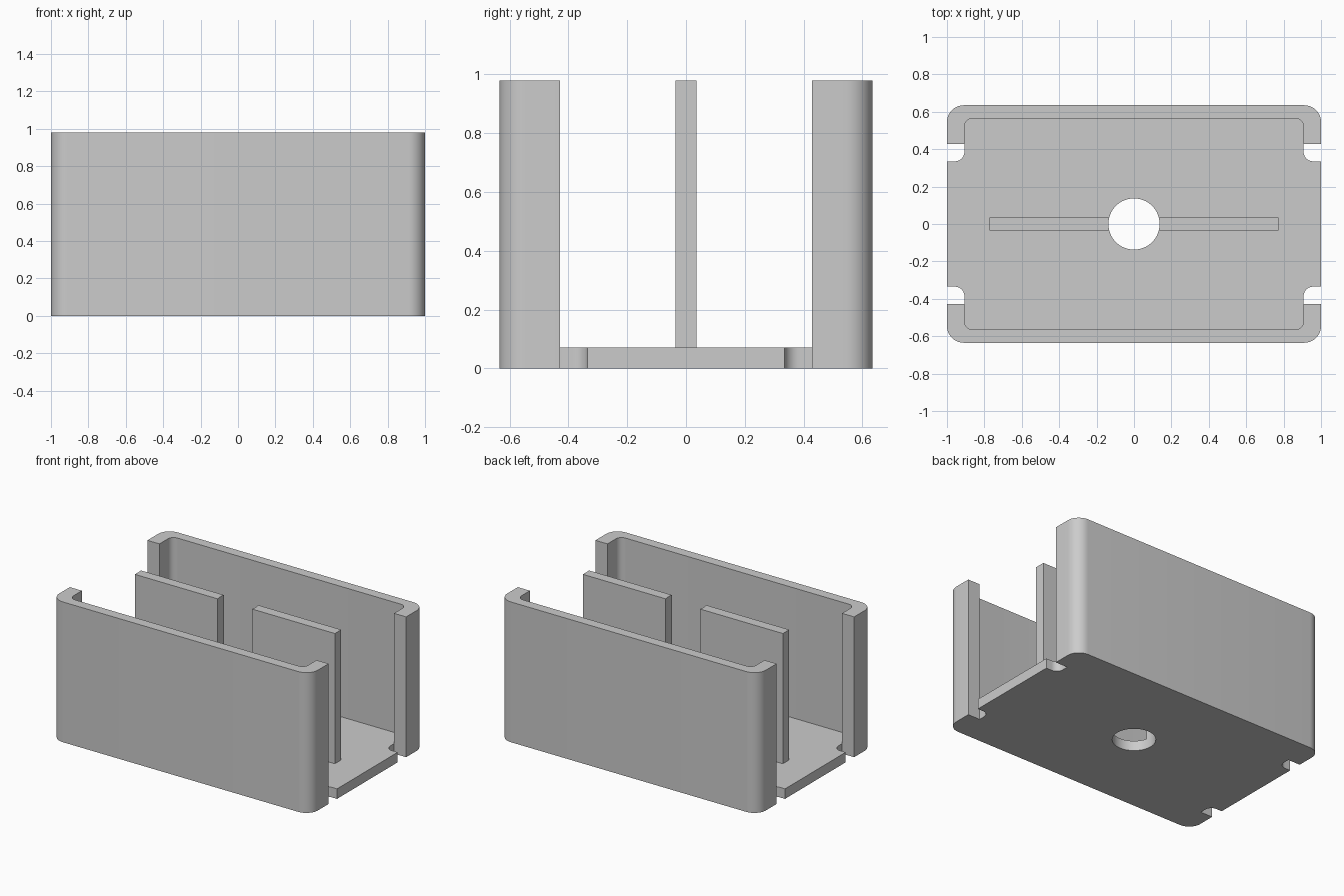
import bpy, bmesh, math
from mathutils import Vector

cube = bpy.data.objects.get("Cube")
if cube:
    bpy.data.objects.remove(cube, do_unlink=True)

LENGTH, DEPTH, HEIGHT = 1.0, 0.635, 0.98   # half length, half depth, full height
FLOOR = 0.07
CAVITY_X, CAVITY_Y = 0.907, 0.565
GAP = 0.428                                # half width of the open ends
HOLE = 0.137

grey = bpy.data.materials.new("plain_grey")
grey.use_nodes = True
grey.diffuse_color = (0.6, 0.6, 0.6, 1)
grey.node_tree.nodes["Principled BSDF"].inputs["Base Color"].default_value = (0.6, 0.6, 0.6, 1)


def prism(name, corners, z0, z1, steps=10):
    """Extrude a right-angled outline of (x, y, corner radius) from z0 to z1."""
    outline = []
    for i, (x, y, r) in enumerate(corners):
        p = Vector((x, y))
        if r == 0:
            outline.append(p)
            continue
        a = (Vector(corners[i - 1][:2]) - p).normalized()
        b = (Vector(corners[(i + 1) % len(corners)][:2]) - p).normalized()
        centre = p + r * (a + b)
        for k in range(steps + 1):
            t = math.pi / 2 * k / steps
            outline.append(centre - r * (b * math.cos(t) + a * math.sin(t)))
    bm = bmesh.new()
    face = bm.faces.new([bm.verts.new((p.x, p.y, z0)) for p in outline])
    top = bmesh.ops.extrude_face_region(bm, geom=[face])["geom"]
    bmesh.ops.translate(bm, vec=(0, 0, z1 - z0),
                        verts=[v for v in top if isinstance(v, bmesh.types.BMVert)])
    bmesh.ops.recalc_face_normals(bm, faces=bm.faces)
    mesh = bpy.data.meshes.new(name)
    bm.to_mesh(mesh)
    bm.free()
    mesh.materials.append(grey)
    obj = bpy.data.objects.new(name, mesh)
    bpy.context.collection.objects.link(obj)
    return obj


def box_corners(x0, x1, y0, y1, r=0):
    return [(x0, y0, r), (x1, y0, r), (x1, y1, r), (x0, y1, r)]


def activate(obj):
    bpy.ops.object.select_all(action='DESELECT')
    obj.select_set(True)
    bpy.context.view_layer.objects.active = obj


def cut(obj, cutter):
    activate(obj)
    mod = obj.modifiers.new("cut", 'BOOLEAN')
    mod.operation, mod.solver, mod.object = 'DIFFERENCE', 'EXACT', cutter
    bpy.ops.object.modifier_apply(modifier=mod.name)


# Tray body, hollowed out and opened at both ends
tray = prism("tray", box_corners(-LENGTH, LENGTH, -DEPTH, DEPTH, 0.09), 0, HEIGHT)
cutters = [
    prism("cavity_cutter", box_corners(-CAVITY_X, CAVITY_X, -CAVITY_Y, CAVITY_Y, 0.045), FLOOR, 1.2),
    prism("end_gap_cutter", box_corners(-1.2, 1.2, -GAP, GAP), FLOOR, 1.2),
]

# Floor notches beside the wall ends, rounded on the inner corner
for sx in (-1, 1):
    for sy in (-1, 1):
        notch = [(sx * CAVITY_X, sy * 0.335, 0.05), (sx * 1.2, sy * 0.335, 0),
                 (sx * 1.2, sy * GAP, 0), (sx * CAVITY_X, sy * GAP, 0)]
        cutters.append(prism("notch_cutter", notch, -0.2, 0.5))

# Round hole through the middle
bpy.ops.mesh.primitive_cylinder_add(vertices=64, radius=HOLE, depth=4)
hole = bpy.context.object
hole.name = "hole_cutter"
cutters.append(hole)

for cutter in cutters:
    cutter.hide_render = True
    cut(tray, cutter)

# Upright dividers on either side of the hole
parts = [tray]
for side, sx in (("left", 1), ("right", -1)):
    divider = prism(side + "_divider", box_corners(sx * 0.1, sx * 0.773, -0.035, 0.035), FLOOR, HEIGHT)
    cut(divider, hole)
    parts.append(divider)

for cutter in cutters:
    bpy.data.objects.remove(cutter, do_unlink=True)

for part in parts:
    part.data.materials.clear()
    part.data.materials.append(grey)
    for poly in part.data.polygons:
        poly.material_index = 0
    activate(part)
    bpy.ops.object.shade_smooth_by_angle(angle=math.radians(30))
